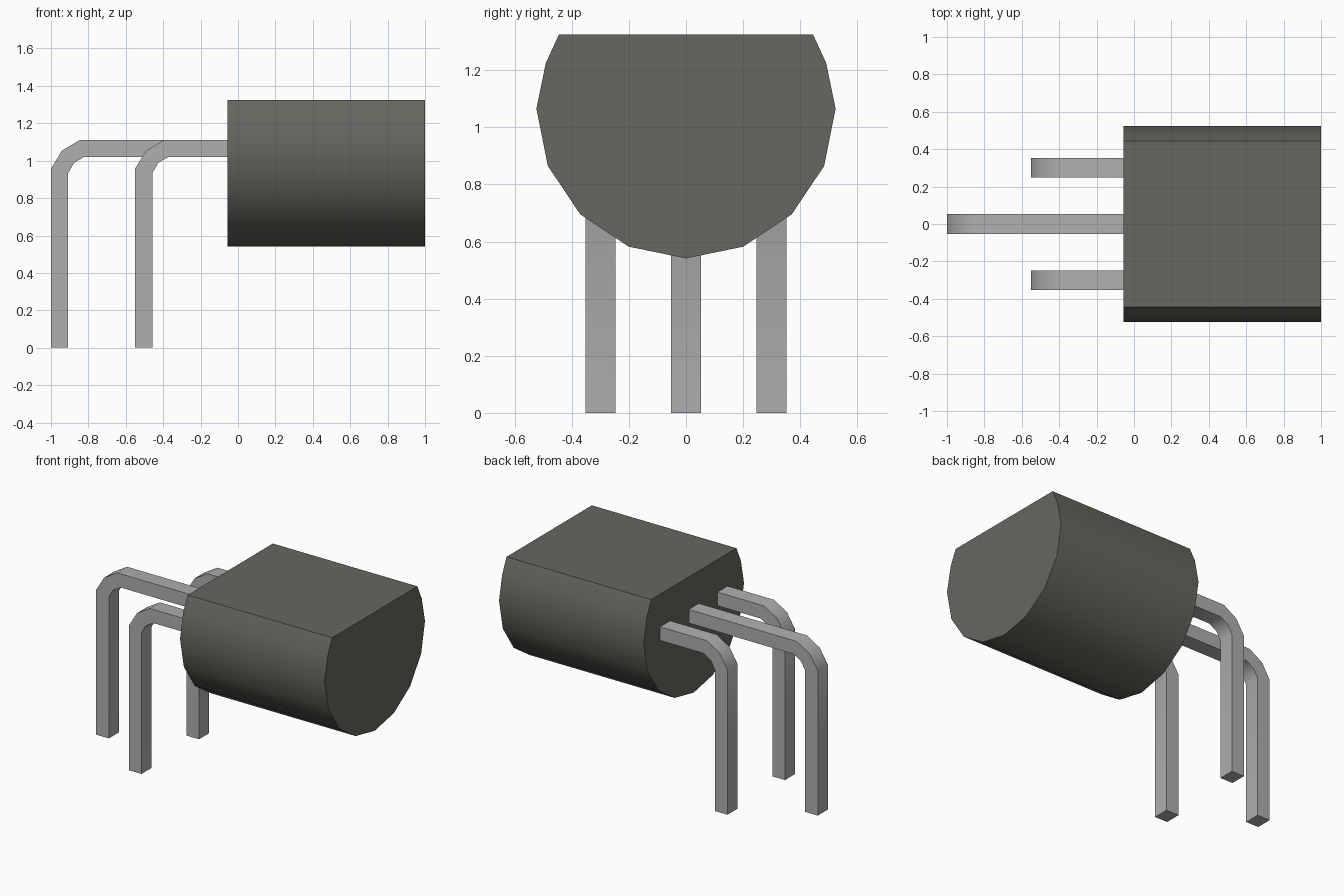
import bpy, bmesh, math
from mathutils import Vector

cube = bpy.data.objects.get("Cube")
if cube:
    bpy.data.objects.remove(cube, do_unlink=True)


def make_material(name, color):
    mat = bpy.data.materials.new(name)
    mat.use_nodes = True
    mat.diffuse_color = (*color, 1)
    mat.node_tree.nodes["Principled BSDF"].inputs["Base Color"].default_value = (*color, 1)
    return mat


def extrude_profile(name, points, offset, mat):
    """Extrude a closed 3D profile along offset, smooth with sharp corners."""
    bm = bmesh.new()
    face = bm.faces.new([bm.verts.new(p) for p in points])
    result = bmesh.ops.extrude_face_region(bm, geom=[face], use_keep_orig=True)
    verts = [g for g in result["geom"] if isinstance(g, bmesh.types.BMVert)]
    bmesh.ops.translate(bm, verts=verts, vec=Vector(offset))
    bmesh.ops.recalc_face_normals(bm, faces=bm.faces)
    mesh = bpy.data.meshes.new(name)
    bm.to_mesh(mesh)
    bm.free()
    mesh.materials.append(mat)
    obj = bpy.data.objects.new(name, mesh)
    bpy.context.collection.objects.link(obj)
    bpy.ops.object.select_all(action='DESELECT')
    obj.select_set(True)
    bpy.context.view_layer.objects.active = obj
    bpy.ops.object.shade_smooth_by_angle(angle=math.radians(40))
    return obj


plastic = make_material("dark grey plastic", (0.135, 0.135, 0.115))
metal = make_material("grey metal", (0.43, 0.43, 0.43))

# Rounded housing with a flat top, profile in y-z mirrored across y = 0
BACK, FRONT = -0.057, 1.0
half = [(0.445, 1.325), (0.491, 1.225), (0.524, 1.065), (0.484, 0.865),
        (0.37, 0.695), (0.20, 0.582)]
profile = half + [(0, 0.541)] + [(-y, z) for y, z in reversed(half)]
extrude_profile("housing", [(BACK, y, z) for y, z in profile],
                (FRONT - BACK, 0, 0), plastic)

# Bent square pins, the middle one reaching further out
WIDTH = 0.105
for name, y, x in (("right_pin", -0.3, -0.55),
                   ("middle_pin", 0.0, -1.0),
                   ("left_pin", 0.3, -0.55)):
    outer = [(x, 0), (x, 0.957), (x + 0.058, 1.053), (x + 0.153, 1.11), (BACK + 0.01, 1.11)]
    inner = [(BACK + 0.01, 1.02), (x + 0.178, 1.02), (x + 0.123, 0.988), (x + 0.092, 0.933), (x + 0.092, 0)]
    extrude_profile(name, [(px, y - WIDTH / 2, pz) for px, pz in outer + inner],
                    (0, WIDTH, 0), metal)
